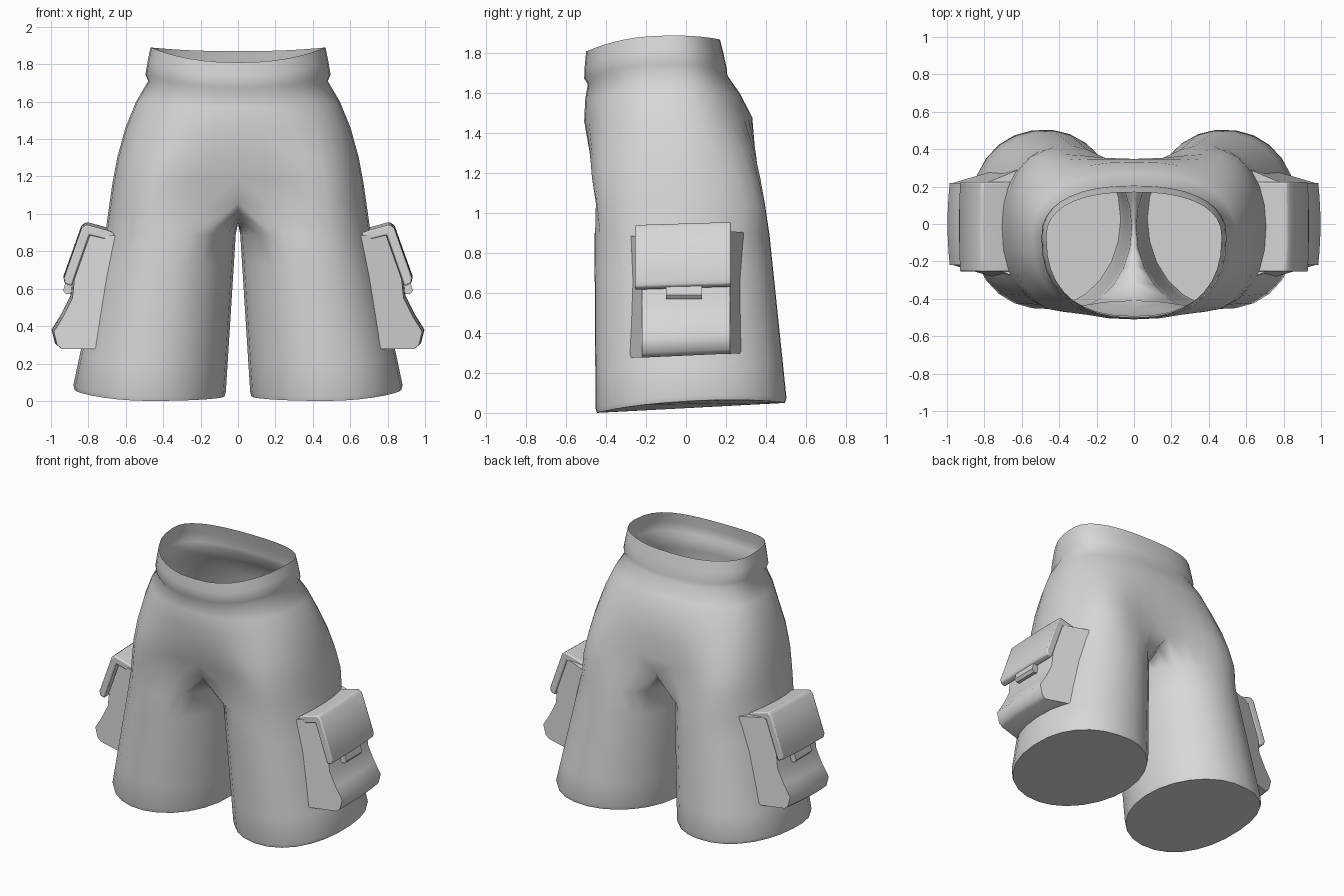
import bpy, bmesh, math

cube = bpy.data.objects.get("Cube")
if cube:
    bpy.data.objects.remove(cube, do_unlink=True)

cloth = bpy.data.materials.new("grey cloth")
cloth.use_nodes = True
cloth.diffuse_color = (0.68, 0.68, 0.68, 1)
cloth.node_tree.nodes["Principled BSDF"].inputs["Base Color"].default_value = (0.68, 0.68, 0.68, 1)

OUT, INN = 18, 8  # segments round the outside and along the inner leg


def power(v, p):
    return math.copysign(abs(v) ** p, v)


def finish(bm, name, angle):
    """Make a smooth shaded object mirrored across x."""
    bmesh.ops.recalc_face_normals(bm, faces=bm.faces)
    mesh = bpy.data.meshes.new(name)
    bm.to_mesh(mesh)
    bm.free()
    mesh.materials.append(cloth)
    obj = bpy.data.objects.new(name, mesh)
    bpy.context.collection.objects.link(obj)
    bpy.ops.object.select_all(action='DESELECT')
    obj.select_set(True)
    bpy.context.view_layer.objects.active = obj
    bpy.ops.object.shade_smooth_by_angle(angle=math.radians(angle))
    mod = obj.modifiers.new("mirror", 'MIRROR')
    mod.use_clip = True
    mod.merge_threshold = 0.002
    return obj


def torso_row(bm, xs, yf, yb, yc, zf, zs, zb, p, lobe):
    """Half ring from front centre round the side to back centre."""
    row = []
    for i in range(OUT + 1):
        t = math.pi * i / OUT
        c, s = math.cos(t), math.sin(t)
        ye, ze = (yf, zf) if c > 0 else (yb, zb)
        x = xs * power(s, 0.85) if 0 < i < OUT else 0
        y = yc + (ye - yc) * abs(c) ** p - math.copysign(lobe * math.sin(2 * t) ** 2, c)
        row.append(bm.verts.new((x, y, zs + (ze - zs) * c * c)))
    return row


def bridge(bm, a, b, closed=False):
    n = len(a)
    for i in range(n if closed else n - 1):
        j = (i + 1) % n
        bm.faces.new((a[i], a[j], b[j], b[i]))


# shorts body: waistband, hips, crotch saddle and one leg, mirrored
bm = bmesh.new()
rows = [torso_row(bm, *r) for r in (
    (0.468, -0.500, 0.170, -0.07, 1.81, 1.89, 1.87, 0.85, 0),
    (0.482, -0.507, 0.190, -0.07, 1.74, 1.82, 1.79, 0.85, 0),
    (0.495, -0.510, 0.205, -0.07, 1.675, 1.745, 1.72, 0.85, 0),
    (0.480, -0.492, 0.207, -0.07, 1.645, 1.71, 1.69, 0.85, 0),
    (0.545, -0.505, 0.270, -0.06, 1.57, 1.60, 1.60, 0.85, 0),
    (0.602, -0.510, 0.332, -0.05, 1.46, 1.46, 1.48, 0.83, 0),
    (0.646, -0.483, 0.346, -0.03, 1.31, 1.30, 1.31, 0.8, 0.05),
    (0.672, -0.455, 0.348, -0.01, 1.18, 1.16, 1.18, 0.73, 0.08),
    (0.692, -0.408, 0.345, 0.0, 1.06, 1.02, 1.06, 0.7, 0.11))]
for a, b in zip(rows, rows[1:]):
    bridge(bm, a, b)

# crotch curve closes the last hip row into a leg opening
ring = list(rows[-1])
front, back = ring[0].co.y, ring[-1].co.y
for j in range(1, INN):
    s = 1 - 2 * j / INN
    y = (front + back) / 2 + (back - front) / 2 * s
    ring.append(bm.verts.new((0, y, 0.95 + 0.11 * s * s)))

# leg angles run round the outside first, then along the rounder inside
half = math.radians(122)
angles = [-half + 2 * half * i / OUT for i in range(OUT + 1)]
angles += [half + (2 * math.pi - 2 * half) * j / INN for j in range(1, INN)]
for u in (0.0, 0.2, 0.4, 0.6, 0.8, 1.0):
    x0, x1 = 0.012 + 0.053 * u, 0.71 + 0.17 * u
    yf, yb = -0.46 + 0.005 * u, 0.42 + 0.085 * u
    cx, cy = (x0 + x1) / 2, (yf + yb) / 2
    new = []
    for t in angles:
        p = 0.9 if math.cos(t) > 0 else 1.0
        px, py = power(math.cos(t), p), power(math.sin(t), p)
        x, y = cx + (x1 - x0) / 2 * px, cy + (yb - yf) / 2 * py
        hem = 0.025 + 0.025 * (py + 1) + 0.035 * max(px, 0) ** 2
        new.append(bm.verts.new((x, y, 0.89 * (1 - u) + hem * u)))
    bridge(bm, ring, new, True)
    ring = new

# narrow chamfered hem and flat closed leg bottom
sole = []
for v in ring:
    x, y = 0.4725 + (v.co.x - 0.4725) * 0.985, 0.025 + (v.co.y - 0.025) * 0.985
    sole.append(bm.verts.new((x, y, max(0, v.co.z - 0.025))))
bridge(bm, ring, sole, True)
bm.faces.new(sole)
finish(bm, "shorts_body", 65)


def pocket_part(name, profile, y0, y1, angle, crown=0.0, slope=0.0, flare=0.0):
    """Profile in x and z swept along y; flare widens its base at the leg."""
    bm = bmesh.new()
    steps = 6
    loops = []
    for i in range(steps + 1):
        f = i / steps
        bulge = crown * (1 - (2 * f - 1) ** 2)
        loop = []
        for x, z in profile:
            outer = x > 0.65
            y = y0 + (y1 - y0) * f + (0 if outer else flare * (2 * f - 1))
            loop.append(bm.verts.new((x + (bulge if outer else 0), y, z + slope * (f - 0.5))))
        loops.append(loop)
    for a, b in zip(loops, loops[1:]):
        bridge(bm, a, b, True)
    bm.faces.new(loops[0])
    bm.faces.new(loops[-1])
    return finish(bm, name, angle)


# side pockets: sagging pouch, fastening tab and thin overlapping flap
pocket_part("pocket_pouch", [(0.50, 0.89), (0.79, 0.90), (0.875, 0.66), (0.885, 0.56),
                             (0.935, 0.46), (0.985, 0.38), (0.967, 0.31), (0.94, 0.287),
                             (0.56, 0.29)], -0.22, 0.22, 62, 0.012, 0.02, 0.12)
pocket_part("pocket_tab", [(0.86, 0.66), (0.915, 0.66), (0.935, 0.59), (0.92, 0.57),
                           (0.87, 0.575)], -0.10, 0.08, 40)
flap = pocket_part("pocket_flap", [(0.66, 0.905), (0.70, 0.92), (0.81, 0.95), (0.835, 0.932),
                                   (0.93, 0.665), (0.925, 0.635), (0.89, 0.622), (0.795, 0.895),
                                   (0.66, 0.86)], -0.255, 0.225, 45, 0.004, 0.015)
soft = flap.modifiers.new("soft edge", 'BEVEL')
soft.width = 0.008
soft.segments = 2
soft.limit_method = 'ANGLE'
soft.angle_limit = math.radians(50)
